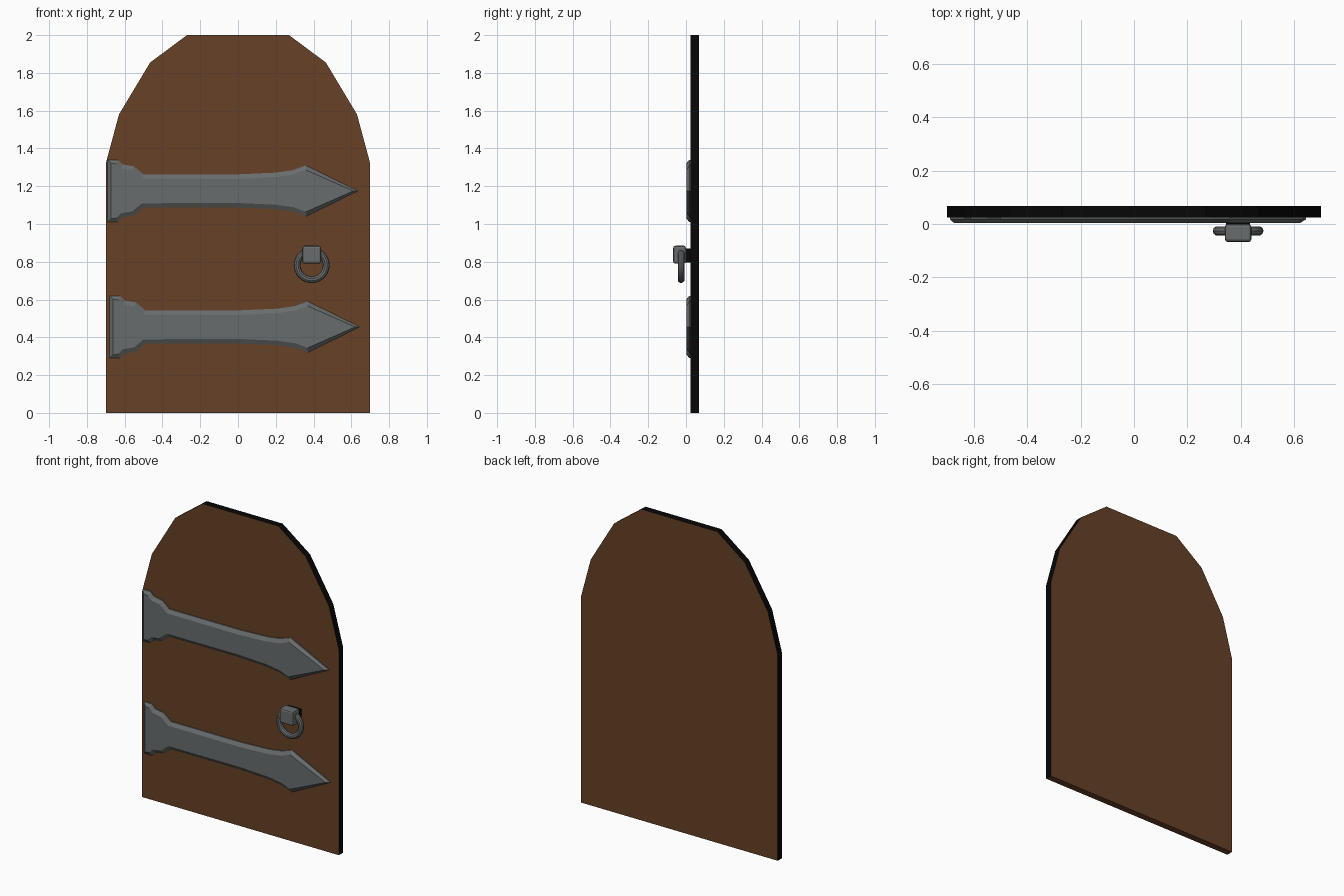
import bpy, bmesh, math
from mathutils import Vector

if "Cube" in bpy.data.objects:
    bpy.data.objects.remove(bpy.data.objects["Cube"])


def material(name, rgb):
    m = bpy.data.materials.new(name)
    m.diffuse_color = (*rgb, 1)
    m.use_nodes = True
    m.node_tree.nodes["Principled BSDF"].inputs["Base Color"].default_value = m.diffuse_color
    return m


wood = material("brown wood", (0.135, 0.052, 0.019))
iron = material("grey iron", (0.14, 0.15, 0.15))
black = material("black edge", (0.002, 0.002, 0.002))


def plate(name, outline, y_back, y_front, mats):
    """Extrude an x-z outline from y_back towards the front; returns object and bmesh."""
    bm = bmesh.new()
    base = bm.faces.new([bm.verts.new((x, y_back, z)) for x, z in outline])
    ext = bmesh.ops.extrude_face_region(bm, geom=[base], use_keep_orig=True)["geom"]
    for v in [g for g in ext if isinstance(g, bmesh.types.BMVert)]:
        v.co.y = y_front
    bmesh.ops.recalc_face_normals(bm, faces=bm.faces)
    me = bpy.data.meshes.new(name)
    ob = bpy.data.objects.new(name, me)
    bpy.context.collection.objects.link(ob)
    for m in mats:
        me.materials.append(m)
    return ob, bm


def finish(ob, bm):
    bm.to_mesh(ob.data)
    bm.free()


# Door slab: brown faces, black rim on the sides and arch
half = [(0.70, 0), (0.70, 1.32), (0.63, 1.58), (0.465, 1.855), (0.27, 2.0)]
outline = half + [(-x, z) for x, z in reversed(half)]
door, bm = plate("door_slab", outline, 0.068, 0.025, [wood, black])
for f in bm.faces:
    n = f.normal
    f.material_index = 1 if abs(n.y) < 0.5 and n.z > -0.5 else 0
finish(door, bm)

# Arrow-shaped iron straps with a chamfered front
upper = [(-0.69, 0.165), (-0.635, 0.165), (-0.61, 0.14), (-0.55, 0.13), (-0.50, 0.088),
         (0.0, 0.088), (0.2, 0.097), (0.29, 0.11), (0.36, 0.135)]
for label, dx, z0 in (("upper", 0.0, 1.175), ("lower", 0.01, 0.455)):
    pts = upper + [(0.635, 0)] + [(x, -z) for x, z in reversed(upper)]
    strap, bm = plate(label + "_strap", [(x + dx, z + z0) for x, z in pts], 0.03, 0.018, [iron])
    front = min(bm.faces, key=lambda f: f.calc_center_median().y)
    bmesh.ops.inset_region(bm, faces=[front], thickness=0.024, depth=0)
    for v in front.verts:
        v.co.y = 0.003
    finish(strap, bm)


def box(name, lo, hi, mat, bevel):
    lo, hi = Vector(lo), Vector(hi)
    bpy.ops.mesh.primitive_cube_add(size=1, location=(lo + hi) / 2)
    ob = bpy.context.object
    ob.name = name
    ob.scale = hi - lo
    bpy.ops.object.transform_apply(location=False, rotation=False, scale=True)
    ob.data.materials.append(mat)
    if bevel:
        b = ob.modifiers.new("bevel", "BEVEL")
        b.width, b.segments = bevel, 2
    return ob


# Knocker block, its dark root, and the ring
box("knocker_block", (0.34, -0.068, 0.79), (0.44, 0.0, 0.885), iron, 0.012)
box("knocker_root", (0.345, -0.01, 0.795), (0.435, 0.03, 0.87), black, 0)
bpy.ops.mesh.primitive_torus_add(major_radius=0.077, minor_radius=0.018, major_segments=24,
                                 minor_segments=10, location=(0.39, -0.026, 0.782),
                                 rotation=(math.pi / 2, 0, 0))
ring = bpy.context.object
ring.name = "knocker_ring"
ring.data.materials.append(iron)
bpy.ops.object.shade_smooth_by_angle()
